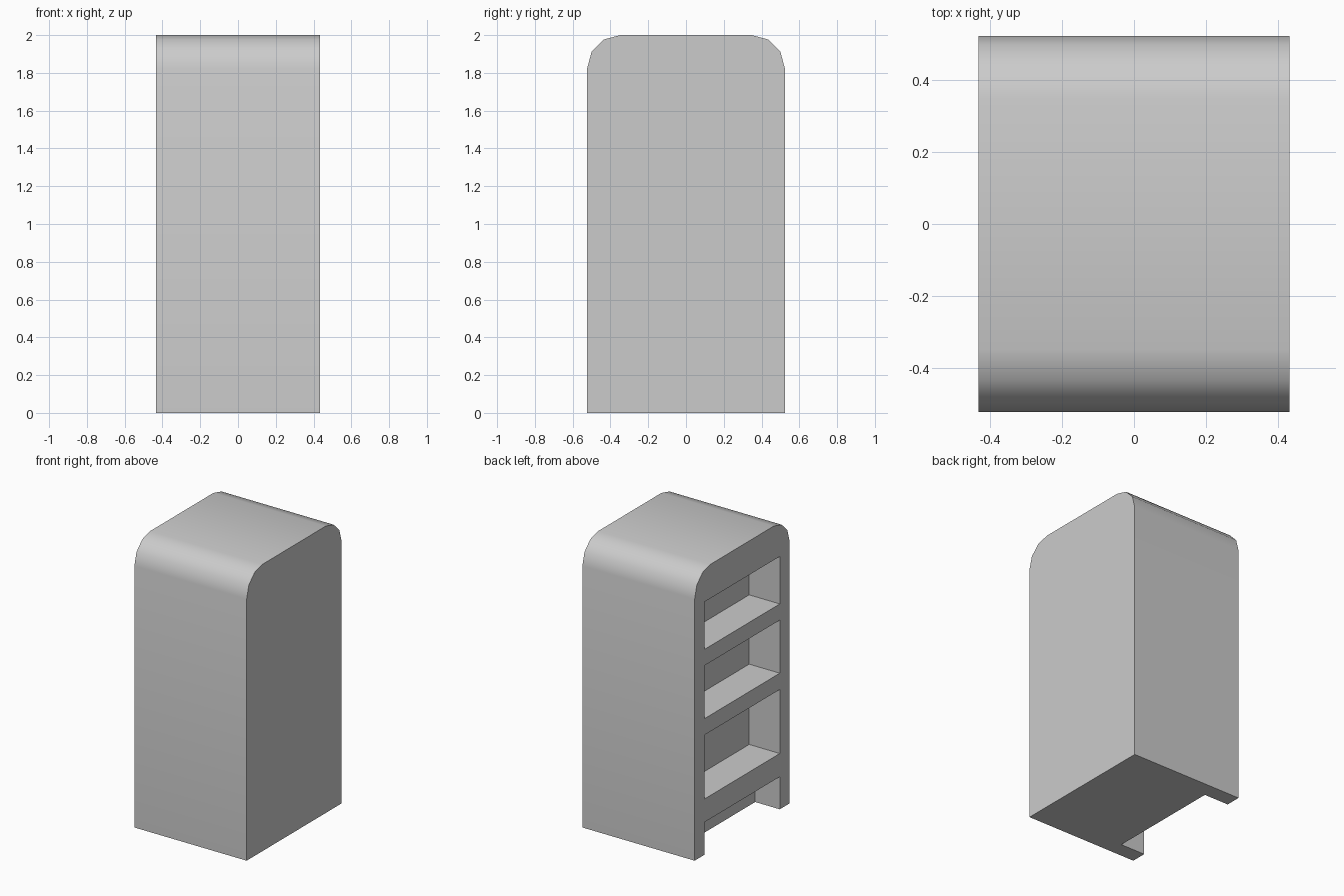
import bpy, bmesh
from math import sin, cos, pi, radians

if "Cube" in bpy.data.objects:
    bpy.data.objects.remove(bpy.data.objects["Cube"])

HX, HY, H, R = 0.433, 0.523, 2.0, 0.175   # half width, half depth, height, corner radius
OPEN_Y = 0.415                            # half length of the shelf openings


def make_object(name, bm):
    bmesh.ops.recalc_face_normals(bm, faces=bm.faces)
    mesh = bpy.data.meshes.new(name)
    bm.to_mesh(mesh)
    bm.free()
    obj = bpy.data.objects.new(name, mesh)
    bpy.context.collection.objects.link(obj)
    return obj


def add_box(bm, x0, x1, y0, y1, z0, z1):
    verts = bmesh.ops.create_cube(bm, size=1)["verts"]
    for v in verts:
        v.co.x = x1 if v.co.x > 0 else x0
        v.co.y = y1 if v.co.y > 0 else y0
        v.co.z = z1 if v.co.z > 0 else z0


# Cabinet body: side profile with rounded top corners, extruded along x
arc = [(HY - R + R * cos(i * pi / 6), H - R + R * sin(i * pi / 6)) for i in range(4)]
profile = [(-HY, 0), (HY, 0)] + arc + [(-y, z) for y, z in reversed(arc)]
bm = bmesh.new()
face = bm.faces.new([bm.verts.new((-HX, y, z)) for y, z in profile])
ext = bmesh.ops.extrude_face_region(bm, geom=[face])["geom"]
bmesh.ops.translate(bm, vec=(2 * HX, 0, 0),
                    verts=[g for g in ext if isinstance(g, bmesh.types.BMVert)])
body = make_object("cabinet_body", bm)

# Shelf recesses and the toe space, all open on the -x side
bm = bmesh.new()
for depth, z0, z1 in [(0.236, 1.432, 1.763), (0.236, 0.949, 1.319),
                      (0.236, 0.389, 0.835), (0.19, -0.1, 0.227)]:
    add_box(bm, -HX - 0.1, -HX + depth, -OPEN_Y, OPEN_Y, z0, z1)
cutter = make_object("shelf_cutter", bm)
cutter.hide_render = True

mod = body.modifiers.new("shelf_openings", 'BOOLEAN')
mod.operation = 'DIFFERENCE'
mod.solver = 'EXACT'
mod.object = cutter
bpy.context.view_layer.objects.active = body
body.select_set(True)
bpy.ops.object.modifier_apply(modifier=mod.name)
bpy.data.objects.remove(cutter)

# Smooth the rounded top, keep every other edge sharp
bpy.ops.object.shade_smooth_by_angle(angle=radians(40))
